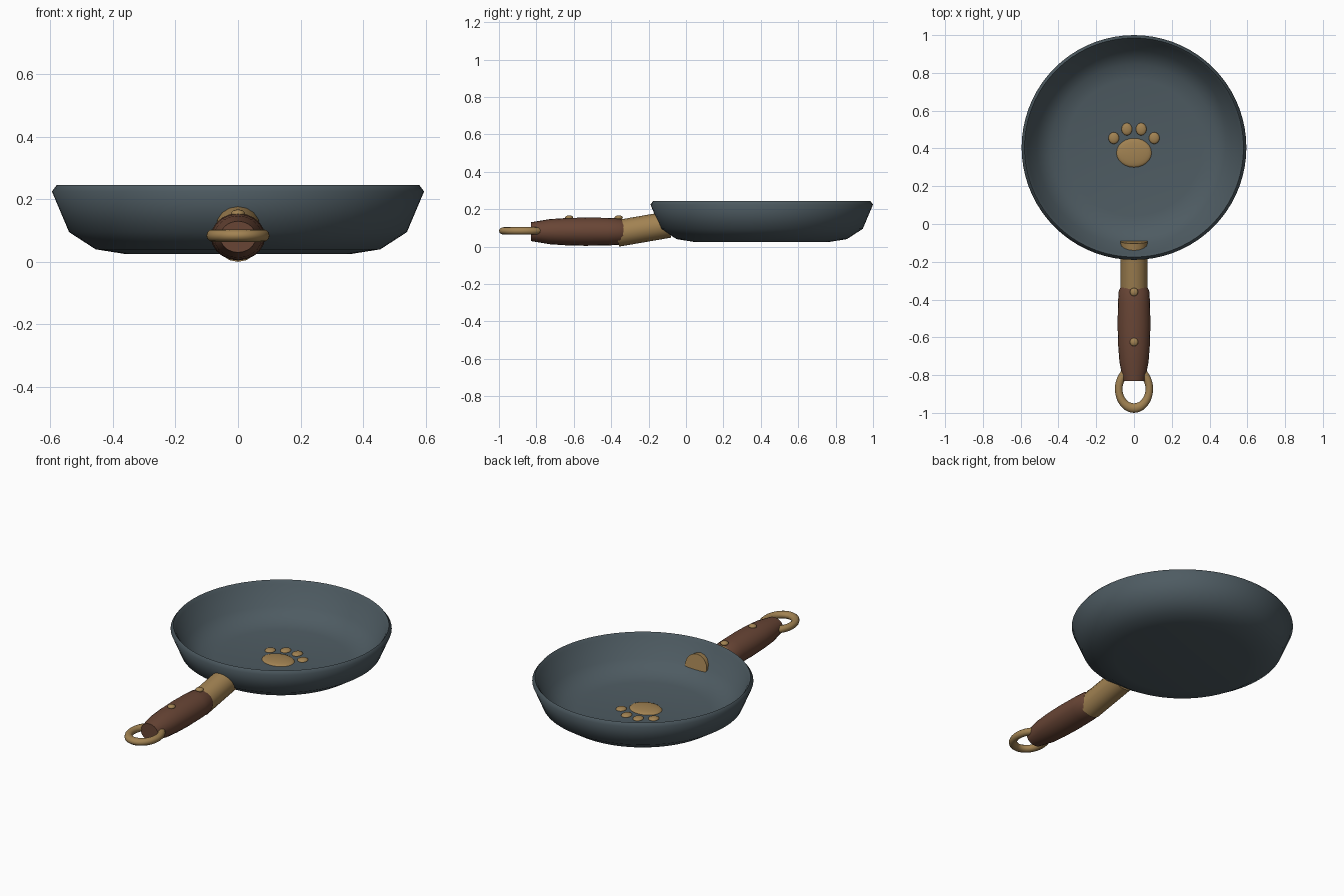
import bpy, bmesh, math
from mathutils import Matrix, Vector

cube = bpy.data.objects.get("Cube")
if cube:
    bpy.data.objects.remove(cube, do_unlink=True)


def material(name, color):
    m = bpy.data.materials.new(name)
    m.use_nodes = True
    m.diffuse_color = (*color, 1)
    m.node_tree.nodes["Principled BSDF"].inputs["Base Color"].default_value = (*color, 1)
    return m


slate = material("slate_blue_iron", (0.076, 0.105, 0.122))
wood = material("brown_wood", (0.14, 0.06, 0.036))
brass = material("aged_brass", (0.36, 0.225, 0.085))


def finish(bm, name, mat, angle=40, matrix=None):
    """Turn a bmesh into a smooth shaded object."""
    if matrix:
        bm.transform(matrix)
    bmesh.ops.recalc_face_normals(bm, faces=bm.faces)
    mesh = bpy.data.meshes.new(name)
    bm.to_mesh(mesh)
    bm.free()
    mesh.materials.append(mat)
    ob = bpy.data.objects.new(name, mesh)
    bpy.context.collection.objects.link(ob)
    bpy.ops.object.select_all(action='DESELECT')
    ob.select_set(True)
    bpy.context.view_layer.objects.active = ob
    bpy.ops.object.shade_smooth_by_angle(angle=math.radians(angle))
    return ob


def lathe(name, profile, steps, mat, angle=40, matrix=None):
    """Revolve (radius, height) points around z."""
    bm = bmesh.new()
    verts = [bm.verts.new((r, 0, h)) for r, h in profile]
    edges = [bm.edges.new(pair) for pair in zip(verts, verts[1:])]
    bmesh.ops.spin(bm, geom=verts + edges, cent=(0, 0, 0), axis=(0, 0, 1),
                   angle=2 * math.pi, steps=steps)
    bmesh.ops.remove_doubles(bm, verts=bm.verts, dist=0.0001)
    return finish(bm, name, mat, angle, matrix)


def ellipsoid(name, loc, size, mat):
    bm = bmesh.new()
    bmesh.ops.create_uvsphere(bm, u_segments=24, v_segments=12, radius=1)
    return finish(bm, name, mat, 60, Matrix.Translation(loc) @ Matrix.Diagonal((*size, 1)))


# Pan body: outside, rim, then inside
lathe("pan_body",
      [(0, 0.025), (0.36, 0.025), (0.455, 0.04), (0.54, 0.095), (0.595, 0.225),
       (0.58, 0.245), (0.565, 0.225), (0.515, 0.115), (0.44, 0.062), (0.36, 0.047), (0, 0.047)],
      72, slate, 70, Matrix.Translation((0, 0.405, 0)))

# Paw emblem on the pan floor
ellipsoid("paw_pad", (0, 0.377, 0.047), (0.093, 0.077, 0.014), brass)
for side, label in ((1, "left"), (-1, "right")):
    ellipsoid(f"inner_toe_{label}", (side * 0.038, 0.502, 0.047), (0.028, 0.033, 0.012), brass)
    ellipsoid(f"outer_toe_{label}", (side * 0.107, 0.455, 0.047), (0.028, 0.031, 0.012), brass)

# Tilted bracket that runs through the pan wall
start, end = Vector((0, -0.37, 0.07)), Vector((0, -0.092, 0.118))
axis = end - start
bm = bmesh.new()
bmesh.ops.create_cone(bm, cap_ends=True, segments=16, radius1=0.071, radius2=0.071,
                      depth=axis.length)
finish(bm, "handle_bracket", brass, 40,
       Matrix.Translation((start + end) / 2) @ axis.to_track_quat('Z', 'Y').to_matrix().to_4x4())

# Wooden grip, slightly wider than tall
lathe("handle_grip",
      [(0, 0.335), (0.062, 0.335), (0.07, 0.355), (0.074, 0.42), (0.0755, 0.54),
       (0.073, 0.64), (0.067, 0.73), (0.05, 0.83), (0, 0.83)],
      20, wood, 45,
      Matrix.Translation((0, 0, 0.08)) @ Matrix.Diagonal((1.15, 1, 1, 1))
      @ Matrix.Rotation(math.pi / 2, 4, 'X'))

# Rivets on the grip
for name, y in (("front_rivet", -0.36), ("rear_rivet", -0.625)):
    ellipsoid(name, (0, y, 0.155), (0.022, 0.022, 0.012), brass)

# Hanging ring, stretched lengthwise
bpy.ops.mesh.primitive_torus_add(major_radius=0.081, minor_radius=0.02, major_segments=40,
                                 minor_segments=12, location=(0, -0.873, 0.084))
ring = bpy.context.object
ring.name = "hanging_ring"
ring.scale.y = 1.255
ring.data.materials.append(brass)
bpy.ops.object.shade_smooth_by_angle(angle=math.radians(60))
